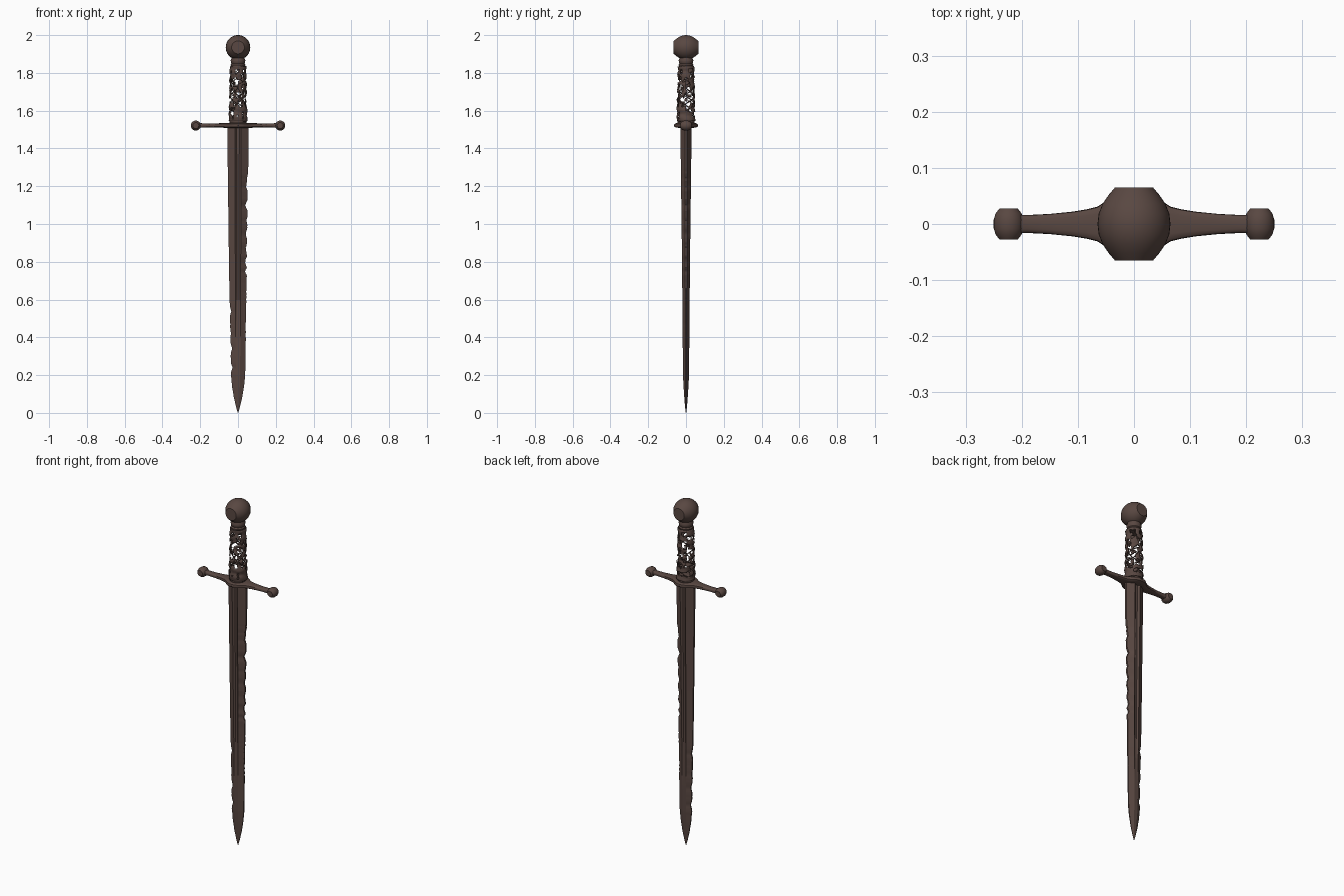
import bpy, bmesh, math, random
from mathutils import Vector, Matrix, noise

if "Cube" in bpy.data.objects:
    bpy.data.objects.remove(bpy.data.objects["Cube"])

random.seed(7)
rust = bpy.data.materials.new("rusted_brown_iron")
rust.diffuse_color = (0.1, 0.064, 0.054, 1)
rust.use_nodes = True
rust.node_tree.nodes["Principled BSDF"].inputs["Base Color"].default_value = rust.diffuse_color


def finish(bm, name, angle=35):
    bmesh.ops.recalc_face_normals(bm, faces=bm.faces)
    me = bpy.data.meshes.new(name)
    bm.to_mesh(me)
    bm.free()
    ob = bpy.data.objects.new(name, me)
    bpy.context.collection.objects.link(ob)
    me.materials.append(rust)
    bpy.ops.object.select_all(action='DESELECT')
    ob.select_set(True)
    bpy.context.view_layer.objects.active = ob
    bpy.ops.object.shade_smooth_by_angle(angle=math.radians(angle))
    return ob


def loft(name, sections, caps=True, angle=35):
    """Skin a list of equal-length closed rings."""
    bm = bmesh.new()
    rings = [[bm.verts.new(p) for p in s] for s in sections]
    n = len(rings[0])
    for a, b in zip(rings, rings[1:]):
        for i in range(n):
            j = (i + 1) % n
            bm.faces.new((a[i], a[j], b[j], b[i]))
    if caps:
        bm.faces.new(rings[0])
        bm.faces.new(rings[-1])
    return finish(bm, name, angle)


def lathe_y(name, profile, cx, cz, seg=32):
    """Revolve (radius, y) pairs about an axis parallel to y."""
    loft(name, [[(cx + r * math.cos(2 * math.pi * i / seg), y,
                  cz + r * math.sin(2 * math.pi * i / seg)) for i in range(seg)]
                for r, y in profile])


def lathe_z(name, profile, seg=24):
    loft(name, [[(r * math.cos(2 * math.pi * i / seg),
                  r * math.sin(2 * math.pi * i / seg), z) for i in range(seg)]
                for r, z in profile])


def lerp_table(table, z):
    for (z0, *a), (z1, *b) in zip(table, table[1:]):
        if z <= z1:
            t = (z - z0) / (z1 - z0)
            return [p + (q - p) * t for p, q in zip(a, b)]
    return table[-1][1:]


# Blade: z, half width, half thickness
blade_shape = [(0, .001, .001), (.03, .010, .005), (.08, .022, .009), (.14, .032, .013),
               (.2, .038, .016), (.8, .048, .021), (1.52, .057, .030)]
# Notches: z, half length, depth
right_nicks = [(1.24, .025, .006), (1.2, .03, .010), (1.1, .03, .012), (1.02, .02, .006),
               (.95, .03, .009), (.87, .03, .007), (.8, .03, .010), (.75, .02, .008)]
left_nicks = [(.54, .03, .007), (.42, .02, .004), (.34, .03, .008), (.24, .025, .009)]


def nick(nicks, z):
    return sum(d * max(0, 1 - abs(z - c) / h) for c, h, d in nicks)


rows = []
N = 190
for k in range(N + 1):
    z = 1.525 * k / N
    w, t = lerp_table(blade_shape, z)
    wear = min(1, z / .2)
    rough_r = random.uniform(0, .0025) * wear * (.4 < z < 1.3)
    rough_l = random.uniform(0, .002) * wear * (z < .6)
    wr = w - nick(right_nicks, z) - rough_r
    wl = w - nick(left_nicks, z) - rough_l
    f = t * (1 - .35 * min(1, max(0, (z - .35) / .3)))   # fuller fades towards the point
    e = t * .2
    half = [(wr, -e), (.3 * w, -t), (.12 * w, -f), (-.12 * w, -f), (-.3 * w, -t), (-wl, -e)]
    ring = half + [(x, -y) for x, y in reversed(half)]
    rows.append([(x, y, z) for x, y in ring])
loft("blade", rows, angle=20)

# Crossguard bar: x, half depth, half height
guard_shape = [(0, .064, .014), (.02, .061, .014), (.035, .054, .014), (.05, .041, .014),
               (.065, .031, .013), (.085, .026, .012), (.11, .022, .011), (.15, .018, .010),
               (.19, .016, .011), (.215, .017, .016)]
full = [(-x, a, b) for x, a, b in reversed(guard_shape[1:])] + guard_shape
sections = []
for x, hy, hz in full:
    ring = []
    for i in range(16):
        c, s = math.cos(2 * math.pi * i / 16), math.sin(2 * math.pi * i / 16)
        ring.append((x, hy * math.copysign(abs(c) ** .6, c),
                     1.522 + hz * math.copysign(abs(s) ** .6, s)))
    sections.append(ring)
loft("crossguard", sections)

# Rounded guard ends with flat sides
knob = [(.012, -.028), (.016, -.028), (.023, -.019), (.0265, -.008),
        (.0265, .008), (.023, .019), (.016, .028), (.012, .028)]
for side, label in ((-1, "left"), (1, "right")):
    lathe_y("guard_knob_" + label, knob, side * .2235, 1.521)

# Pommel: ball with flat front and back
pommel = [(.03, -.065), (.034, -.065), (.045, -.052), (.056, -.036), (.063, -.018), (.065, 0),
          (.063, .018), (.056, .036), (.045, .052), (.034, .065), (.03, .065)]
lathe_y("pommel", pommel, 0, 1.935, 40)

# Collars at both ends of the grip
lathe_z("lower_collar", [(.036, 1.525), (.044, 1.535), (.045, 1.55), (.040, 1.56), (.030, 1.565)])
lathe_z("upper_collar", [(.030, 1.825), (.037, 1.83), (.039, 1.842), (.035, 1.85),
                         (.038, 1.858), (.039, 1.868), (.035, 1.876), (.034, 1.90)])

# Decayed grip wrap: shell with eaten-away holes
bm = bmesh.new()
SEG, ROWS = 36, 48
z0, z1 = 1.545, 1.835
grid = []
for r in range(ROWS + 1):
    t = r / ROWS
    ring = []
    for i in range(SEG):
        a = 2 * math.pi * (i + random.uniform(-.2, .2)) / SEG
        rad = .044 - .006 * t + .002 * math.sin(a + t * 40) + random.uniform(-.0015, .0015)
        ring.append(bm.verts.new((rad * math.cos(a), rad * math.sin(a), z0 + (z1 - z0) * t)))
    grid.append(ring)
for r in range(ROWS):
    t = r / ROWS
    for i in range(SEG):
        a = 2 * math.pi * (i + .5) / SEG
        p = Vector((math.cos(a) * 2.2, math.sin(a) * 2.2, t * 11 + 3.3))
        decay = noise.noise(p) + .35 * math.sin(math.pi * t) - .2
        if decay > .1 and 1 < r < ROWS - 2:
            continue
        j = (i + 1) % SEG
        bm.faces.new((grid[r][i], grid[r][j], grid[r + 1][j], grid[r + 1][i]))
bmesh.ops.delete(bm, geom=[v for v in bm.verts if not v.link_faces], context='VERTS')
wrap = finish(bm, "grip_wrap", 40)
solid = wrap.modifiers.new("thickness", 'SOLIDIFY')
solid.thickness = .005
solid.offset = -1

# Loose cords winding around the grip
for k in range(4):
    cu = bpy.data.curves.new("grip_cord", 'CURVE')
    cu.dimensions = '3D'
    cu.bevel_depth = .0028
    cu.bevel_resolution = 1
    cu.use_fill_caps = True
    sp = cu.splines.new('POLY')
    sp.points.add(50)
    turn = 1.6 if k % 2 else -1.6
    for i, p in enumerate(sp.points):
        t = i / 50
        a = k * math.pi / 2 + turn * 2 * math.pi * t + .3 * math.sin(9 * t + k)
        rad = .043 - .006 * t + random.uniform(-.001, .001)
        p.co = (rad * math.cos(a), rad * math.sin(a), z0 + (z1 - z0) * t, 1)
    cu.materials.append(rust)
    bpy.context.collection.objects.link(bpy.data.objects.new("grip_cord_%d" % (k + 1), cu))
